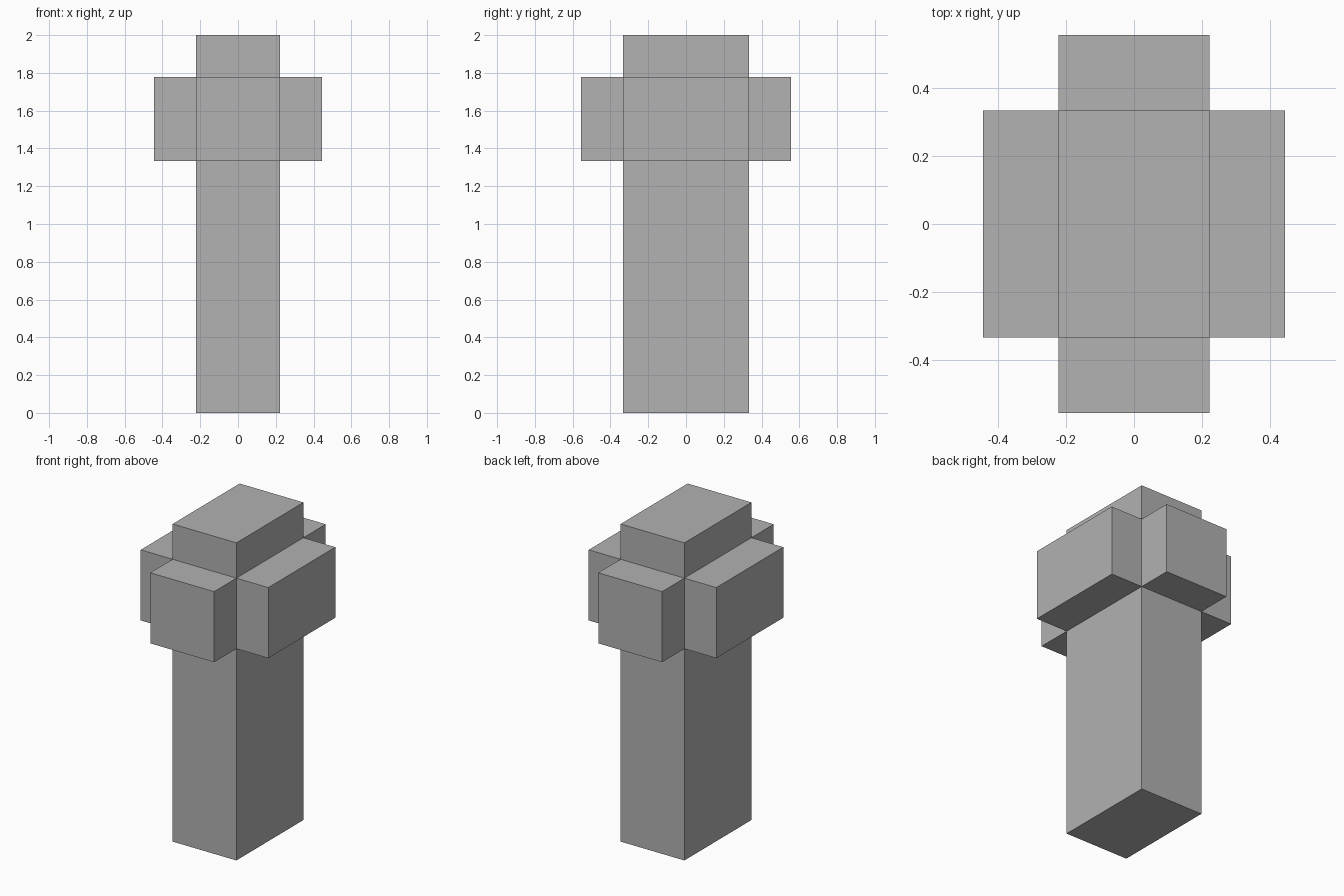
import bpy, bmesh
from mathutils import Matrix, Vector

default = bpy.data.objects.get("Cube")
if default:
    bpy.data.objects.remove(default, do_unlink=True)

UNIT = 2 / 9                      # every size is a multiple of this block
HEAD_LOW, HEAD_HIGH = 6 * UNIT, 8 * UNIT

# Plain grey material
grey = bpy.data.materials.new("plain_grey")
grey.use_nodes = True
colour = (0.445, 0.445, 0.445, 1)
grey.diffuse_color = colour
grey.node_tree.nodes["Principled BSDF"].inputs["Base Color"].default_value = colour

# Tall column
bm = bmesh.new()
bmesh.ops.create_cube(bm, size=1, matrix=Matrix.Translation((0, 0, 1))
                      @ Matrix.Diagonal((2 * UNIT, 3 * UNIT, 2, 1)))

# Cut the band that carries the side blocks
for height in (HEAD_LOW, HEAD_HIGH):
    bmesh.ops.bisect_plane(bm, geom=bm.verts[:] + bm.edges[:] + bm.faces[:],
                           plane_co=(0, 0, height), plane_no=(0, 0, 1))
bm.normal_update()

# Pull one block out of each side of the band
middle = (HEAD_LOW + HEAD_HIGH) / 2
band = [f for f in bm.faces
        if abs(f.calc_center_median().z - middle) < 0.01 and abs(f.normal.z) < 0.1]
for face in band:
    push = Vector(face.normal) * UNIT
    cap = bmesh.ops.extrude_discrete_faces(bm, faces=[face])["faces"][0]
    bmesh.ops.translate(bm, verts=cap.verts[:], vec=push)
bmesh.ops.recalc_face_normals(bm, faces=bm.faces[:])

mesh = bpy.data.meshes.new("column_with_side_blocks")
bm.to_mesh(mesh)
bm.free()
mesh.materials.append(grey)
column = bpy.data.objects.new("column_with_side_blocks", mesh)
bpy.context.collection.objects.link(column)
